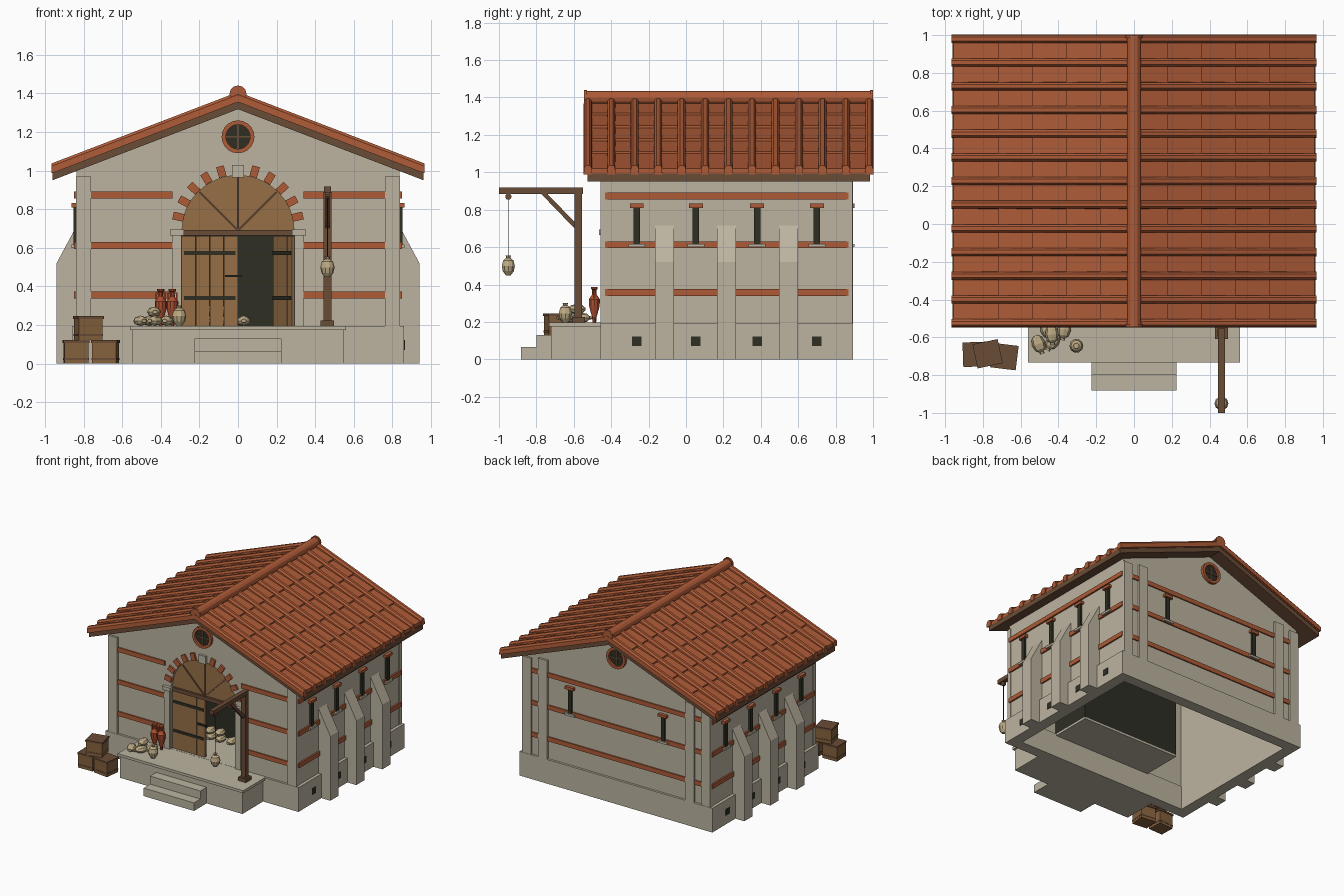
import bpy, bmesh, math
from mathutils import Matrix, Vector

if "Cube" in bpy.data.objects:
    bpy.data.objects.remove(bpy.data.objects["Cube"])


def material(name, r, g, b):
    m = bpy.data.materials.new(name)
    m.diffuse_color = [((c / 255 + 0.055) / 1.055) ** 2.4 for c in (r, g, b)] + [1]
    m.use_nodes = True
    m.node_tree.nodes["Principled BSDF"].inputs["Base Color"].default_value = m.diffuse_color
    return m


STONE = material("stone plaster", 188, 180, 160)
BRICK = material("brick tile", 174, 91, 55)
CLAY = material("red clay", 172, 78, 48)
DARK_WOOD = material("dark wood", 106, 76, 55)
DOOR_WOOD = material("door wood", 150, 111, 70)
CRATE_WOOD = material("crate wood", 132, 97, 61)
DARK = material("dark iron", 46, 46, 36)
CREAM = material("cream pottery", 188, 170, 132)


def box(bm, x0, x1, y0, y1, z0, z1, m=Matrix()):
    s = Matrix.Diagonal((abs(x1 - x0), abs(y1 - y0), abs(z1 - z0), 1))
    t = Matrix.Translation(((x0 + x1) / 2, (y0 + y1) / 2, (z0 + z1) / 2))
    bmesh.ops.create_cube(bm, size=1, matrix=m @ t @ s)


def prism(bm, pts, y0, y1):
    """Extrude an x-z outline along y."""
    f = bm.faces.new([bm.verts.new((x, y0, z)) for x, z in pts])
    r = bmesh.ops.extrude_face_region(bm, geom=[f])
    vs = [v for v in r["geom"] if isinstance(v, bmesh.types.BMVert)]
    bmesh.ops.translate(bm, verts=vs, vec=(0, y1 - y0, 0))


def lathe(bm, profile, m, n=8):
    """Spin (radius, height) points about z, closing both ends."""
    rings = [[bm.verts.new(m @ Vector((r * math.cos(2 * math.pi * i / n),
              r * math.sin(2 * math.pi * i / n), z))) for i in range(n)] for r, z in profile]
    for a, b in zip(rings, rings[1:]):
        for i in range(n):
            bm.faces.new((a[i], a[(i + 1) % n], b[(i + 1) % n], b[i]))
    bm.faces.new(rings[0])
    bm.faces.new(rings[-1])


def make(name, mat, build):
    bm = bmesh.new()
    build(bm)
    bmesh.ops.recalc_face_normals(bm, faces=bm.faces)
    me = bpy.data.meshes.new(name)
    bm.to_mesh(me)
    bm.free()
    me.materials.append(mat)
    ob = bpy.data.objects.new(name, me)
    bpy.context.collection.objects.link(ob)
    return ob


def boxes(name, mat, dims):
    return make(name, mat, lambda bm: [box(bm, *d) for d in dims])


at = lambda x, y, z: Matrix.Translation((x, y, z))
SIDES = (-1, 1)
WX, YF, YB = 0.835, -0.44, 0.875      # wall faces
SLOPE = 0.383

# ---- walls: gable ends, side walls, hollow plinth
arch = [(0.29 * math.cos(a), 0.69 + 0.285 * math.sin(a))
        for a in [math.pi * (1 - i / 16) for i in range(17)]]
top = [(WX, 1.0), (0, 1.32), (-WX, 1.0)]
make("front_wall", STONE, lambda bm: prism(
    bm, [(-WX, 0.19), (-0.29, 0.19)] + arch + [(0.29, 0.19), (WX, 0.19)] + top, YF, YF + 0.06))
make("back_wall", STONE, lambda bm: prism(bm, [(-WX, 0.19), (WX, 0.19)] + top, YB - 0.06, YB))
boxes("side_walls", STONE, [(s * (WX - 0.06), s * WX, YF + 0.06, YB - 0.06, 0.19, 1.0) for s in SIDES])
boxes("plinth", STONE, [(s * 0.77, s * 0.86, -0.458, 0.893, 0, 0.195) for s in SIDES]
      + [(-0.77, 0.77, -0.458, -0.37, 0, 0.195), (-0.77, 0.77, 0.805, 0.893, 0, 0.195)])
boxes("pilasters", STONE,
      [(s * 0.76, s * (WX + 0.005), YF - 0.016, YF + 0.02, 0.19, 0.97) for s in SIDES]
      + [(s * 0.76, s * (WX + 0.005), YB - 0.02, YB + 0.016, 0.19, 0.97) for s in SIDES]
      + [(s * 0.615, s * 0.695, YB - 0.02, YB + 0.018, 0.19, 0.99) for s in SIDES])


def buttresses(bm):
    for s in SIDES:
        for y in (-0.115, 0.216, 0.548):
            prism(bm, [(s * 0.80, 0), (s * 0.94, 0), (s * 0.94, 0.52), (s * WX, 0.715), (s * 0.80, 0.715)],
                  y - 0.051, y + 0.051)


make("buttresses", STONE, buttresses)

# ---- brick bands on all four sides
bands = []
for z in (0.357, 0.613, 0.873):
    a, b = z - 0.018, z + 0.018
    for s in SIDES:
        bands.append((s * 0.82, s * 0.848, -0.433, 0.87, a, b))
        bands.append((s * 0.34, s * 0.76, YF - 0.01, YF + 0.01, a, b))
    bands.append((-0.76, 0.76, YB - 0.01, YB + 0.01, a, b))
boxes("brick_bands", BRICK, bands)

# ---- slit windows and vents
slit, lintel, sill, vent = [], [], [], []
for s in SIDES:
    for y in (-0.263, 0.053, 0.38, 0.70):
        slit.append((s * 0.82, s * 0.852, y - 0.017, y + 0.017, 0.615, 0.815))
        lintel.append((s * 0.82, s * 0.862, y - 0.037, y + 0.037, 0.81, 0.832))
        sill.append((s * 0.82, s * 0.862, y - 0.045, y + 0.045, 0.6, 0.617))
        vent.append((s * 0.85, s * 0.864, y - 0.025, y + 0.025, 0.072, 0.122))
    x = s * 0.415
    slit.append((x - 0.017, x + 0.017, YB - 0.01, YB + 0.014, 0.615, 0.815))
    lintel.append((x - 0.037, x + 0.037, YB - 0.01, YB + 0.025, 0.81, 0.832))
    sill.append((x - 0.045, x + 0.045, YB - 0.01, YB + 0.025, 0.6, 0.617))
boxes("window_slits", DARK, slit)
boxes("window_lintels", BRICK, lintel)
boxes("window_sills", STONE, sill)
boxes("vents", DARK, vent)

# ---- round gable windows
for name, y, d in (("front", YF, -1), ("back", YB, 1)):
    m = at(0, y, 1.175) @ Matrix.Rotation(-d * math.pi / 2, 4, "X")
    make(name + "_round_pane", DARK, lambda bm: lathe(bm, [(0.066, -0.01), (0.066, 0.006)], m, 20))

    def ring(bm):
        n, prof = 20, [(0.063, 0), (0.063, 0.022), (0.085, 0.022), (0.085, 0)]
        rs = [[bm.verts.new(m @ Vector((r * math.cos(2 * math.pi * i / n), r * math.sin(2 * math.pi * i / n), z)))
               for i in range(n)] for r, z in prof]
        for k in range(4):
            a, b = rs[k], rs[(k + 1) % 4]
            for i in range(n):
                bm.faces.new((a[i], a[(i + 1) % n], b[(i + 1) % n], b[i]))
    make(name + "_round_frame", BRICK, ring)
    boxes(name + "_window_bars", DARK_WOOD, [(-0.004, 0.004, y, y + d * 0.012, 1.11, 1.24),
                                             (-0.064, 0.064, y, y + d * 0.012, 1.171, 1.179)])

# ---- doorway: arch bricks, keystone, jambs, tympanum
make("arch_bricks", BRICK, lambda bm: [
    box(bm, 0.288, 0.345, -0.015, 0.02, -0.02, 0.02, at(0, YF, 0.69) @ Matrix.Rotation(-math.radians(a), 4, "Y"))
    for k in range(5) for a in (13 + 15.3 * k, 167 - 15.3 * k)])
boxes("keystone", STONE, [(-0.03, 0.03, YF - 0.018, YF + 0.02, 0.965, 1.03)])
boxes("door_jambs", STONE, [(s * 0.293, s * 0.34, YF - 0.016, YF + 0.06, 0.19, 0.665) for s in SIDES]
      + [(s * 0.28, s * 0.352, YF - 0.025, YF + 0.06, 0.665, 0.695) for s in SIDES])
make("arch_panel", DOOR_WOOD, lambda bm: prism(bm, arch, YF + 0.02, YF + 0.045))
boxes("door_lintel", DARK_WOOD, [(-0.285, 0.285, YF + 0.004, YF + 0.05, 0.663, 0.693)])
make("arch_ribs", DARK_WOOD, lambda bm: [
    box(bm, 0, 0.28, 0.012, 0.022, -0.005, 0.005, at(0, YF, 0.69) @ Matrix.Rotation(-math.radians(a), 4, "Y"))
    for a in (45, 90, 135)])
for name, m, wood in (("left", at(-0.292, YF + 0.03, 0), DOOR_WOOD),
                      ("right", at(0.29, YF + 0.04, 0) @ Matrix.Rotation(math.radians(110), 4, "Z"), DOOR_WOOD)):
    make(name + "_door_planks", wood, lambda bm: [
        box(bm, 0.073 * i + 0.001, 0.073 * i + 0.072, -0.011, 0.011, 0.196, 0.662, m) for i in range(4)])
    make(name + "_door_straps", DARK, lambda bm: [
        box(bm, 0.012, 0.28, -0.016, 0.016, z - 0.011, z + 0.011, m) for z in (0.573, 0.34)])
boxes("door_latch", DARK, [(-0.067, 0.02, YF + 0.005, YF + 0.02, 0.448, 0.46)])
boxes("dark_room", DARK, [(-0.44, 0.44, -0.05, -0.04, 0.196, 0.98), (-0.44, 0.44, -0.38, -0.04, 0.975, 0.985)]
      + [(s * 0.43, s * 0.44, -0.38, -0.04, 0.196, 0.98) for s in SIDES])
boxes("room_floor", STONE, [(-0.44, 0.44, -0.44, -0.04, 0.18, 0.196)])

# ---- platform and steps
boxes("platform", STONE, [(-0.545, 0.545, -0.722, -0.45, 0, 0.175), (-0.56, 0.56, -0.733, -0.45, 0.175, 0.196)])
boxes("steps", STONE, [(-0.225, 0.225, -0.882, -0.72, 0, 0.065), (-0.225, 0.225, -0.80, -0.72, 0.065, 0.13)])

# ---- roof: timber deck, stepped pan tiles, cover ribs, ridge
T = lambda x: 1.375 - SLOPE * x
for s, side in ((-1, "left"), (1, "right")):
    make(side + "_roof_deck", DARK_WOOD, lambda bm: prism(
        bm, [(0, 1.318), (s * 0.96, 1.318 - SLOPE * 0.96), (s * 0.96, T(0.96) - 0.015), (0, T(0) - 0.015)],
        -0.527, 0.985))

    def pans(bm):
        xs = [0, 0.18, 0.36, 0.54, 0.72, 0.955]
        for a, b in zip(xs, xs[1:]):
            prism(bm, [(s * a, T(a) - 0.02), (s * b, T(b) - 0.02), (s * b, T(b) + 0.012), (s * a, T(a))],
                  -0.54, 0.993)
    make(side + "_pan_tiles", BRICK, pans)

    def ribs(bm):
        prof = [(-0.022, -0.018), (-0.021, 0.018), (-0.01, 0.032), (0.01, 0.032), (0.021, 0.018), (0.022, -0.018)]
        for k in range(13):
            y = -0.525 + k * 1.505 / 12
            ends = [[bm.verts.new((s * x, y + dy, T(x) + dz)) for dy, dz in prof] for x in (0, 0.965)]
            for i in range(6):
                j = (i + 1) % 6
                bm.faces.new((ends[0][i], ends[0][j], ends[1][j], ends[1][i]))
            for e in ends:
                bm.faces.new(e)
    make(side + "_cover_tiles", BRICK, ribs)
along_y = Matrix.Rotation(-math.pi / 2, 4, "X")
make("ridge_tile", BRICK, lambda bm: lathe(
    bm, [(0.044, -0.545), (0.044, -0.53), (0.037, -0.53), (0.037, 0.985), (0.044, 0.985), (0.044, 1.0)],
    at(0, 0, 1.397) @ along_y, 12))

# ---- hoist with hanging jar
boxes("hoist_post", DARK_WOOD, [(0.443, 0.483, -0.595, -0.555, 0.19, 0.89), (0.428, 0.498, -0.61, -0.54, 0.196, 0.225)])
boxes("hoist_beam", DARK_WOOD, [(0.445, 0.481, -1.0, -0.55, 0.885, 0.918)])
make("hoist_brace", DARK_WOOD, lambda bm: box(
    bm, -0.011, 0.011, -0.125, 0.125, -0.012, 0.012,
    at(0.463, -0.678, 0.802) @ Matrix.Rotation(math.radians(-46), 4, "X")))
make("hoist_pulley", DARK_WOOD, lambda bm: lathe(
    bm, [(0.017, -0.01), (0.017, 0.01)], at(0.463, -0.95, 0.87) @ Matrix.Rotation(math.pi / 2, 4, "Y"), 10))
boxes("hoist_rope", DARK, [(0.461, 0.465, -0.952, -0.948, 0.55, 0.87)])

# ---- jars, sacks and amphorae
jar = [(0.014, 0), (0.031, 0.022), (0.037, 0.05), (0.029, 0.08), (0.012, 0.093), (0.015, 0.105)]
make("hanging_jar", CREAM, lambda bm: lathe(bm, jar, at(0.463, -0.95, 0.449), 10))
make("standing_jar", CREAM, lambda bm: lathe(bm, jar, at(-0.305, -0.645, 0.196), 10))
sack = [(0.01, -0.047), (0.029, -0.03), (0.036, 0), (0.028, 0.03), (0.01, 0.045), (0.013, 0.056)]
spots = [(-0.505, -0.635, 0.222, 200), (-0.43, -0.62, 0.222, 150), (-0.37, -0.56, 0.222, 170),
         (-0.46, -0.56, 0.222, 20), (-0.435, -0.585, 0.268, 185), (0.03, -0.12, 0.222, 180),
         (-0.06, -0.13, 0.222, 180), (-0.14, -0.13, 0.222, 180), (-0.06, -0.14, 0.275, 180), (-0.14, -0.15, 0.275, 180)]
make("sacks", CREAM, lambda bm: [
    lathe(bm, sack, at(x, y, z) @ Matrix.Rotation(math.radians(a), 4, "Z") @ Matrix.Diagonal((1, 1, 0.76, 1)) @ along_y)
    for x, y, z, a in spots])
amphora = [(0.01, 0), (0.013, 0.03), (0.03, 0.09), (0.031, 0.125), (0.013, 0.15), (0.012, 0.175), (0.019, 0.18), (0.019, 0.19)]


def amphorae(bm):
    for x in (-0.40, -0.34):
        lathe(bm, amphora, at(x, -0.49, 0.196), 10)
        for s in SIDES:      # handles
            box(bm, x + s * 0.02, x + s * 0.026, -0.494, -0.486, 0.325, 0.37)
            box(bm, x + s * 0.01, x + s * 0.026, -0.494, -0.486, 0.364, 0.37)


make("amphorae", CLAY, amphorae)

# ---- crates with darker lids and rims
for i, (x, y, z, a) in enumerate([(-0.838, -0.69, 0, 2), (-0.686, -0.702, 0, -7), (-0.775, -0.687, 0.124, 12)]):
    m = at(x, y, z) @ Matrix.Rotation(math.radians(a), 4, "Z")
    make(f"crate_{i + 1}", CRATE_WOOD, lambda bm: box(bm, -0.063, 0.063, -0.06, 0.06, 0, 0.115, m))
    make(f"crate_lid_{i + 1}", DARK_WOOD, lambda bm: [
        box(bm, -0.068, 0.068, -0.065, 0.065, 0.108, 0.122, m), box(bm, -0.065, 0.065, -0.062, 0.062, 0.02, 0.03, m)])
